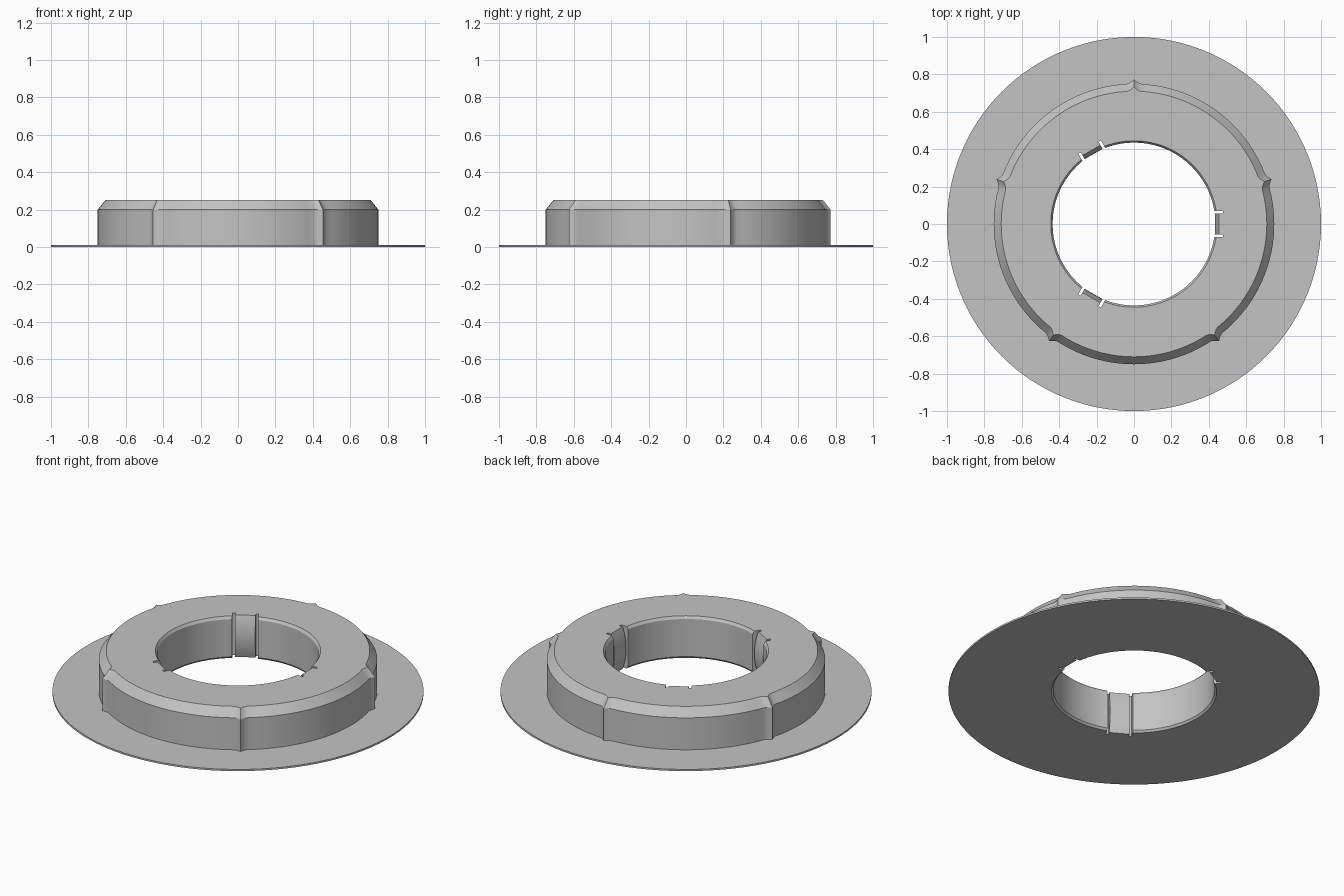
import bpy, bmesh, math
from mathutils import Matrix

cube = bpy.data.objects.get("Cube")
if cube:
    bpy.data.objects.remove(cube, do_unlink=True)

grey = bpy.data.materials.new("plain grey")
grey.use_nodes = True
grey.diffuse_color = (0.55, 0.55, 0.55, 1)
grey.node_tree.nodes["Principled BSDF"].inputs["Base Color"].default_value = grey.diffuse_color


def finish(bm, name):
    bmesh.ops.recalc_face_normals(bm, faces=bm.faces[:])
    mesh = bpy.data.meshes.new(name)
    bm.to_mesh(mesh)
    bm.free()
    mesh.materials.append(grey)
    obj = bpy.data.objects.new(name, mesh)
    bpy.context.collection.objects.link(obj)
    return obj


def select_only(obj):
    bpy.ops.object.select_all(action='DESELECT')
    obj.select_set(True)
    bpy.context.view_layer.objects.active = obj


def prism(bm, profile, half_width, turn):
    """Extrude an (x, z) outline along y, then turn it about z."""
    start = [bm.verts.new((x, -half_width, z)) for x, z in profile]
    end = [bm.verts.new((x, half_width, z)) for x, z in profile]
    bm.faces.new(start)
    bm.faces.new(end[::-1])
    for i in range(len(profile)):
        j = (i + 1) % len(profile)
        bm.faces.new((start[i], end[i], end[j], start[j]))
    bmesh.ops.rotate(bm, verts=start + end, matrix=Matrix.Rotation(turn, 3, 'Z'))


# Ring and flange outline: radius, height, whether the ribs push it out
PROFILE = [(0.445, 0, 0), (0.435, 0.012, 0), (0.435, 0.235, 0), (0.445, 0.25, 0),
           (0.71, 0.25, 1), (0.75, 0.2, 1), (0.75, 0.01, 1), (1, 0.01, 0), (1, 0, 0)]
RIB_HEIGHT, RIB_HALF = 0.023, 3
ribs = [18 + 72 * k for k in range(5)]
angles = set(range(0, 360, 3))
for rib in ribs:
    angles.update(rib + d for d in (-2, -1.2, -0.6, 0.6, 1.2, 2))


def rib_push(angle):
    d = min(abs(angle - rib) for rib in ribs)
    return RIB_HEIGHT * max(0, 1 - d / RIB_HALF) ** 1.6


# Flanged ring with five cusped ribs
bm = bmesh.new()
loops = []
for a in sorted(angles):
    c, s = math.cos(math.radians(a)), math.sin(math.radians(a))
    radii = [(r + ribbed * rib_push(a), z) for r, z, ribbed in PROFILE]
    loops.append([bm.verts.new((r * c, r * s, z)) for r, z in radii])
for i, near in enumerate(loops):
    far = loops[(i + 1) % len(loops)]
    for j in range(len(PROFILE)):
        k = (j + 1) % len(PROFILE)
        bm.faces.new((near[j], far[j], far[k], near[k]))
ring = finish(bm, "flanged_ring")

# Three notches cut into the bore
TURNS = [math.radians(a) for a in (0, 120, 240)]
bm = bmesh.new()
for turn in TURNS:
    prism(bm, [(0.3, -0.1), (0.475, -0.1), (0.475, 0.4), (0.3, 0.4)], 0.07, turn)
cutter = finish(bm, "notch_cutter")
cutter.hide_render = True
cut = ring.modifiers.new("notches", 'BOOLEAN')
cut.operation = 'DIFFERENCE'
cut.solver = 'EXACT'
cut.object = cutter
select_only(ring)
bpy.ops.object.modifier_apply(modifier=cut.name)
bpy.data.objects.remove(cutter, do_unlink=True)

# Bulging grip tabs standing in the notches, leaving a slot on each side
STEPS = 12
bulge = [(0.432 + 0.023 * (2 * i / STEPS - 1) ** 2, 0.25 * i / STEPS) for i in range(STEPS + 1)]
tabs = []
for turn, name in zip(TURNS, ("left_tab", "back_right_tab", "front_right_tab")):
    bm = bmesh.new()
    prism(bm, bulge + [(0.48, 0.25), (0.48, 0)], 0.055, turn)
    tabs.append(finish(bm, name))

for obj in [ring] + tabs:
    select_only(obj)
    bpy.ops.object.shade_smooth_by_angle(angle=math.radians(25))
